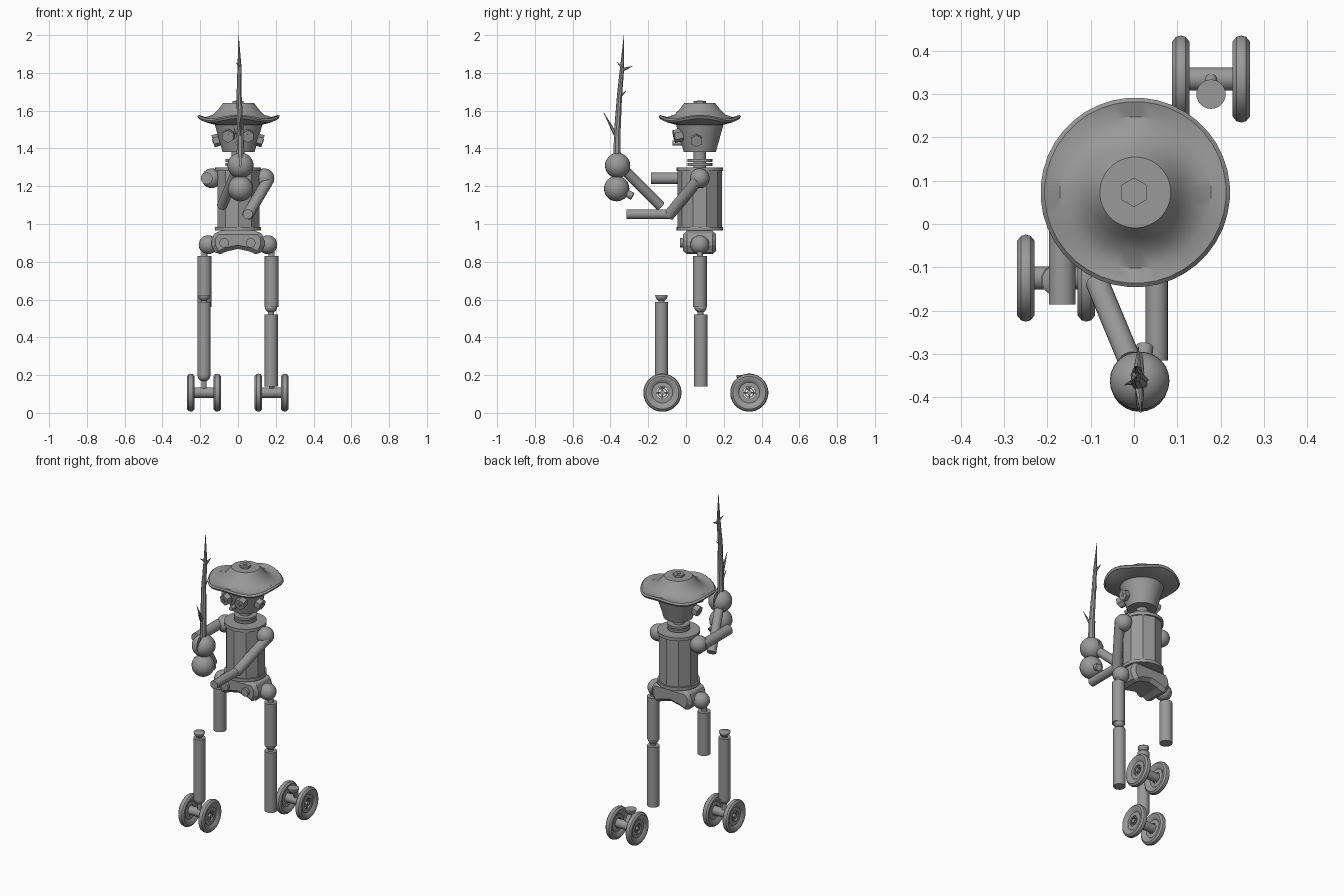
import bpy, bmesh, math
from mathutils import Vector, Matrix

cube = bpy.data.objects.get("Cube")
if cube:
    bpy.data.objects.remove(cube)

steel = bpy.data.materials.new("grey steel")
steel.use_nodes = True
COLOUR = (0.32, 0.32, 0.32, 1)
steel.diffuse_color = COLOUR
steel.node_tree.nodes["Principled BSDF"].inputs["Base Color"].default_value = COLOUR

CY = 0.073   # depth of the body axis


def finish(name, bm, smooth=True):
    bmesh.ops.recalc_face_normals(bm, faces=bm.faces)
    mesh = bpy.data.meshes.new(name)
    bm.to_mesh(mesh)
    bm.free()
    mesh.materials.append(steel)
    ob = bpy.data.objects.new(name, mesh)
    bpy.context.scene.collection.objects.link(ob)
    if smooth:
        bpy.ops.object.select_all(action='DESELECT')
        bpy.context.view_layer.objects.active = ob
        ob.select_set(True)
        bpy.ops.object.shade_smooth_by_angle(angle=math.radians(35))
    return ob


def aim(start, direction):
    turn = Vector(direction).to_track_quat('Z', 'Y').to_matrix().to_4x4()
    return Matrix.Translation(start) @ turn


def rod(name, a, b, r1, r2=None, sides=24):
    a, b = Vector(a), Vector(b)
    bm = bmesh.new()
    bmesh.ops.create_cone(bm, cap_ends=True, segments=sides, radius1=r1,
                          radius2=r1 if r2 is None else r2, depth=(b - a).length,
                          matrix=aim((a + b) / 2, b - a))
    return finish(name, bm)


def ball(name, centre, r, cut=None):
    """Sphere; with cut it keeps only the side facing that direction."""
    bm = bmesh.new()
    bmesh.ops.create_uvsphere(bm, u_segments=24, v_segments=16, radius=r,
                              matrix=Matrix.Translation(centre))
    if cut:
        geom = bm.verts[:] + bm.edges[:] + bm.faces[:]
        res = bmesh.ops.bisect_plane(bm, geom=geom, plane_co=centre, plane_no=cut,
                                     clear_inner=True)
        rim = [e for e in res["geom_cut"] if isinstance(e, bmesh.types.BMEdge)]
        bmesh.ops.edgeloop_fill(bm, edges=rim)
    return finish(name, bm)


def lathe(name, profile, matrix, sides=32, wave=None, closed=False, smooth=True):
    bm = bmesh.new()
    rings = []
    for r, z in profile:
        ring = []
        for i in range(sides):
            t = math.tau * (i + 0.5) / sides
            lift = wave(r, t) if wave else 0
            ring.append(bm.verts.new((r * math.cos(t), r * math.sin(t), z + lift)))
        rings.append(ring)
    pairs = list(zip(rings, rings[1:]))
    if closed:
        pairs.append((rings[-1], rings[0]))
    else:
        bm.faces.new(rings[0])
        bm.faces.new(rings[-1])
    for low, high in pairs:
        for i in range(sides):
            j = (i + 1) % sides
            bm.faces.new((low[i], low[j], high[j], high[i]))
    bm.transform(matrix)
    return finish(name, bm, smooth)


def bolt(name, centre, direction, r, height, sides=6):
    """Screw head with a raised cross."""
    d = Vector(direction).normalized()
    c = Vector(centre)
    rod(name, c, c + d * height, r, sides=sides)
    m = aim(c + d * height, d)
    for size in ((r * 0.8, r * 0.16, 0.006), (r * 0.16, r * 0.8, 0.006)):
        bm = bmesh.new()
        bmesh.ops.create_cube(bm, size=1, matrix=m @ Matrix.Diagonal((*size, 1)))
        finish(name + "_cross", bm, False)


axis = Matrix.Translation((0.003, CY, 0))

# Hat with a gently waved brim
def brim_wave(r, t):
    return 0.012 * math.cos(4 * t) * max(0, (r - 0.11) / 0.11) ** 2

lathe("hat", [(0.082, 1.64), (0.105, 1.61), (0.135, 1.578), (0.175, 1.562), (0.21, 1.568),
              (0.219, 1.56), (0.212, 1.548), (0.175, 1.535), (0.125, 1.525)],
      axis, sides=40, wave=brim_wave)
bolt("hat_bolt", (0, CY, 1.638), (0, 0, 1), 0.034, 0.014)

# Head, neck and collar discs
lathe("head", [(0.085, 1.38), (0.13, 1.54)], axis)
rod("neck", (0, CY, 1.29), (0, CY, 1.39), 0.034)
for z in (1.315, 1.336):
    rod("collar_disc", (0, CY, z - 0.007), (0, CY, z + 0.007), 0.066)

# Face and ears
for side in (-1, 1):
    bolt("eye", (side * 0.047, -0.02, 1.472), (side * 0.15, -1, -0.2), 0.034, 0.045)
    bolt("ear", (side * 0.1, 0.055, 1.447), (side, 0, -0.28), 0.033, 0.033)
rod("nose", (0, 0.0, 1.428), (0, -0.072, 1.428), 0.013)

# Torso with end bands
lathe("torso", [(0.117, 0.97), (0.117, 1.295)], axis, sides=10, smooth=False)
for z in (0.965, 1.28):
    rod("torso_band", (0, CY, z), (0, CY, z + 0.02), 0.123, sides=32)

# Pelvis: arched outline, extruded and bevelled
bm = bmesh.new()
half = [(0.112, 0.965), (0.14, 0.93), (0.14, 0.885), (0.112, 0.832), (0.06, 0.855)]
outline = half + [(0, 0.868)] + [(-x, z) for x, z in reversed(half)]
face = bm.faces.new([bm.verts.new((x, -0.015, z)) for x, z in outline])
out = bmesh.ops.extrude_face_region(bm, geom=[face])
bmesh.ops.translate(bm, vec=(0, 0.175, 0),
                    verts=[v for v in out["geom"] if isinstance(v, bmesh.types.BMVert)])
pelvis = finish("pelvis", bm, False)
bevel = pelvis.modifiers.new("chamfer", 'BEVEL')
bevel.width = 0.02
bevel.segments = 1
for x in (-0.073, 0.067):
    rod("pelvis_stud", (x, 0.0, 0.9), (x, -0.032, 0.9), 0.025)

# Shoulders, hips and thighs
for side, word in ((-1, "right"), (1, "left")):
    ball(word + "_shoulder", (side * 0.14, CY, 1.242), 0.052)
    rod(word + "_shoulder_pin", (side * 0.1, CY, 1.242), (side * 0.14, CY, 1.242), 0.02)
    ball(word + "_hip", (side * 0.158, CY, 0.89), 0.05)
    rod(word + "_hip_pin", (side * 0.11, CY, 0.89), (side * 0.16, CY, 0.89), 0.02)
    x = side * 0.178
    rod(word + "_thigh_pin", (x, CY, 0.82), (x, CY, 0.88), 0.016)
    rod(word + "_thigh", (x, CY, 0.56), (x, CY, 0.83), 0.037)


def knee(name, x, y, top):
    ball(name, (x, y, top), 0.033, cut=(0, 0, -1))
    rod(name + "_pin", (x, y, top - 0.05), (x, y, top - 0.025), 0.016)


# Shins: the right one stands free in front
knee("left_knee", 0.175, CY + 0.004, 0.562)
rod("left_shin", (0.175, 0.078, 0.14), (0.175, 0.078, 0.52), 0.036)
knee("right_knee", -0.18, -0.13, 0.623)
rod("right_shin", (-0.18, -0.13, 0.2), (-0.18, -0.13, 0.587), 0.035)

# Wheeled feet
TYRE = [(0.032, -0.008), (0.055, -0.006), (0.072, -0.019), (0.087, -0.02), (0.098, -0.011),
        (0.101, 0), (0.098, 0.011), (0.087, 0.02), (0.072, 0.019), (0.055, 0.006),
        (0.032, 0.008)]


def foot(word, x, y, ankle_y):
    z = 0.107
    for dx in (-0.07, 0.07):
        m = aim((x + dx, y, z), (1, 0, 0))
        lathe(word + "_wheel", TYRE, m, closed=True)
        rod(word + "_hub", (x + dx - 0.012, y, z), (x + dx + 0.012, y, z), 0.013)
        for d in (Vector((0, 0.036, 0)), Vector((0, 0, 0.036))):
            c = Vector((x + dx, y, z))
            rod(word + "_spoke", c - d, c + d, 0.004, sides=8)
    tube = [(0.02, -0.07), (0.027, -0.07), (0.027, 0.07), (0.02, 0.07)]
    lathe(word + "_axle", tube, aim((x, y, z), (1, 0, 0)), closed=True)
    ball(word + "_ankle", (x, ankle_y, 0.2), 0.034, cut=(0, 0, -1))
    rod(word + "_ankle_pin", (x, y, z + 0.02), (x, ankle_y, 0.18), 0.014)


foot("right_foot", -0.18, -0.125, -0.128)
foot("left_foot", 0.178, 0.335, 0.3)

# Arms
rod("right_upper_arm", (-0.166, CY, 1.242), (-0.166, -0.186, 1.242), 0.031)
rod("right_forearm", (-0.085, -0.135, 1.095), (-0.01, -0.315, 1.275), 0.027)
rod("left_upper_arm", (0.162, 0.065, 1.235), (0.05, -0.092, 1.045), 0.03)
rod("left_forearm", (0.052, -0.08, 1.052), (0.052, -0.315, 1.052), 0.026)

# Fists gripping the branch
ball("lower_fist", (0.013, -0.367, 1.187), 0.067)
rod("wrist", (0.015, -0.36, 1.187), (0.025, -0.283, 1.147), 0.02)
for side in (-1, 1):
    ball("upper_fist_half", (0.013 + side * 0.002, -0.362, 1.31), 0.067, cut=(side, 0, -0.12))

# Thorny branch used as a sword
path = [(0.013, -0.366, 1.3), (0.012, -0.363, 1.5), (0.006, -0.352, 1.68),
        (0.008, -0.338, 1.83), (0.003, -0.329, 1.998)]
radii = [0.022, 0.018, 0.014, 0.011, 0.001]
for i in range(4):
    rod("branch", path[i], path[i + 1], radii[i], radii[i + 1], sides=8)
for a, b, r in [((0.01, -0.366, 1.46), (0.016, -0.436, 1.59), 0.012),
                ((0.008, -0.34, 1.815), (0.01, -0.284, 1.835), 0.011),
                ((0.008, -0.338, 1.83), (-0.008, -0.365, 1.855), 0.008),
                ((0.006, -0.352, 1.67), (0.012, -0.318, 1.705), 0.008),
                ((0.01, -0.36, 1.42), (-0.022, -0.372, 1.51), 0.01)]:
    rod("thorn", a, b, r, 0.001, sides=6)
